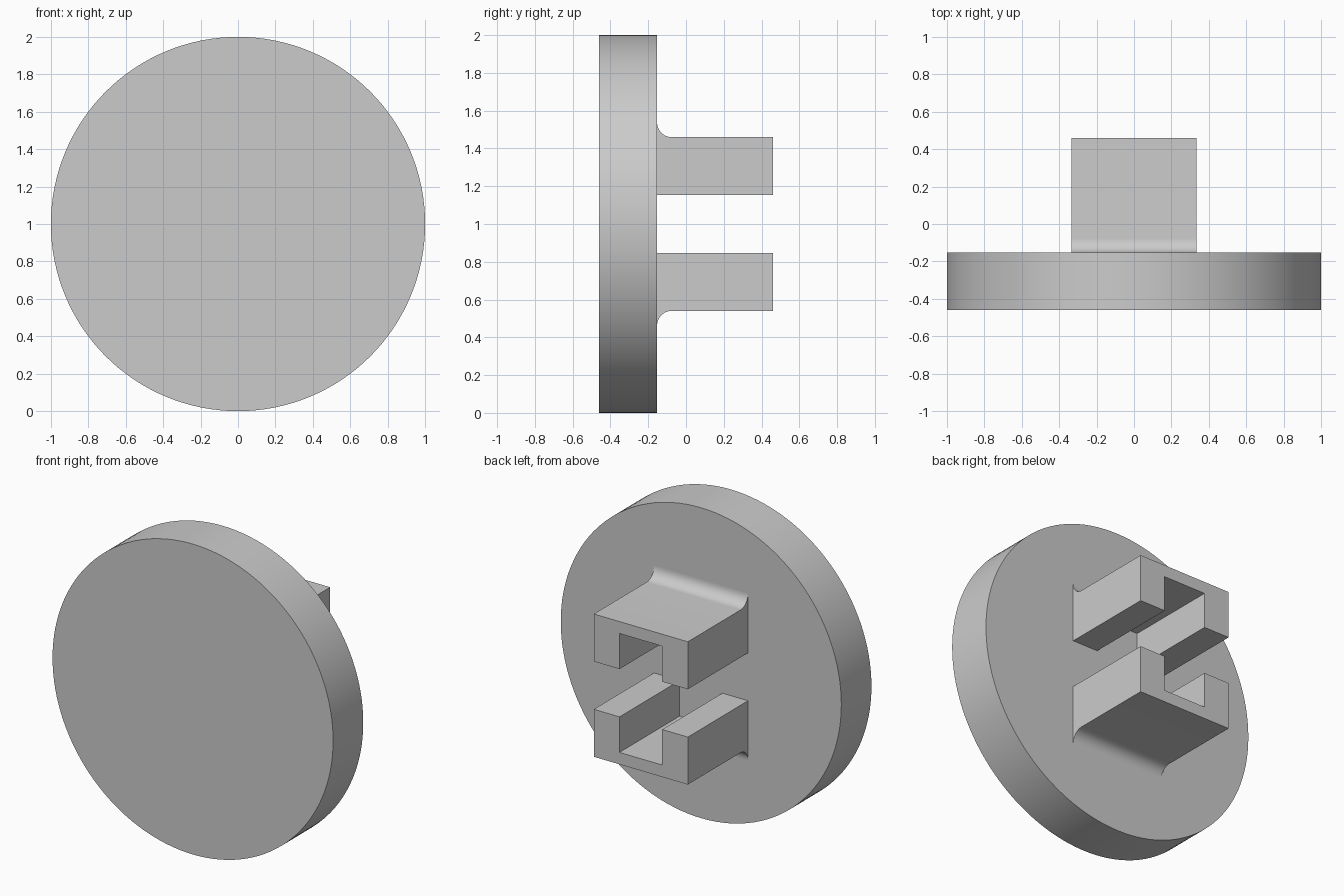
import bpy
import bmesh
import math
from mathutils import Matrix, Vector

cube = bpy.data.objects.get("Cube")
if cube:
    bpy.data.objects.remove(cube, do_unlink=True)

FRONT, FACE, BACK = -0.46, -0.153, 0.46   # depth of disc front, disc back, bracket end
INNER, OUTER = 0.154, 0.46                # bracket height range from the disc centre
HALF_W, SLOT_HALF_W = 0.335, 0.152
FILLET = WALL = 0.077

grey = bpy.data.materials.new("plain grey")
grey.use_nodes = True
grey.diffuse_color = (0.6, 0.6, 0.6, 1)
grey.node_tree.nodes["Principled BSDF"].inputs["Base Color"].default_value = (0.6, 0.6, 0.6, 1)


def make_object(name, bm):
    bmesh.ops.recalc_face_normals(bm, faces=bm.faces)
    mesh = bpy.data.meshes.new(name)
    bm.to_mesh(mesh)
    bm.free()
    mesh.materials.append(grey)
    obj = bpy.data.objects.new(name, mesh)
    obj.location.z = 1
    bpy.context.collection.objects.link(obj)
    return obj


def extrude_profile(name, points, half_width):
    """Extrude a closed (y, z) outline along x."""
    bm = bmesh.new()
    face = bm.faces.new([bm.verts.new((-half_width, y, z)) for y, z in points])
    new = bmesh.ops.extrude_face_region(bm, geom=[face])["geom"]
    verts = [v for v in new if isinstance(v, bmesh.types.BMVert)]
    bmesh.ops.translate(bm, verts=verts, vec=Vector((2 * half_width, 0, 0)))
    return make_object(name, bm)


def activate(obj):
    bpy.ops.object.select_all(action="DESELECT")
    obj.select_set(True)
    bpy.context.view_layer.objects.active = obj


# Round plate
bm = bmesh.new()
bmesh.ops.create_cone(bm, cap_ends=True, segments=128, radius1=1, radius2=1,
                      depth=FACE - FRONT,
                      matrix=Matrix.Translation((0, (FRONT + FACE) / 2, 0))
                      @ Matrix.Rotation(math.pi / 2, 4, "X"))
disc = make_object("round_plate", bm)

# Bracket outline with a concave fillet where it meets the plate
outline = [(FACE, INNER), (BACK, INNER), (BACK, OUTER)]
for i in range(13):
    a = math.pi / 2 * i / 12
    outline.append((FACE + FILLET * (1 - math.sin(a)),
                    OUTER + FILLET * (1 - math.cos(a))))
brackets = extrude_profile("slotted_brackets", outline, HALF_W)

# Slot along the inner side of the bracket
low, high = INNER - 0.1, OUTER - WALL
near, far = FACE - 0.1, BACK + 0.1
cutter = extrude_profile("slot_cutter",
                         [(near, low), (far, low), (far, high), (near, high)],
                         SLOT_HALF_W)
cutter.hide_render = True
activate(brackets)
cut = brackets.modifiers.new("slot", "BOOLEAN")
cut.operation = "DIFFERENCE"
cut.solver = "EXACT"
cut.object = cutter
bpy.ops.object.modifier_apply(modifier=cut.name)
bpy.data.objects.remove(cutter, do_unlink=True)

# Matching lower bracket
mirror = brackets.modifiers.new("lower_bracket", "MIRROR")
mirror.use_axis = (False, False, True)
mirror.use_mirror_merge = False
bpy.ops.object.modifier_apply(modifier=mirror.name)

# Smooth curved surfaces, sharp edges
for obj in (disc, brackets):
    activate(obj)
    bpy.ops.object.shade_smooth_by_angle(angle=math.radians(30))
